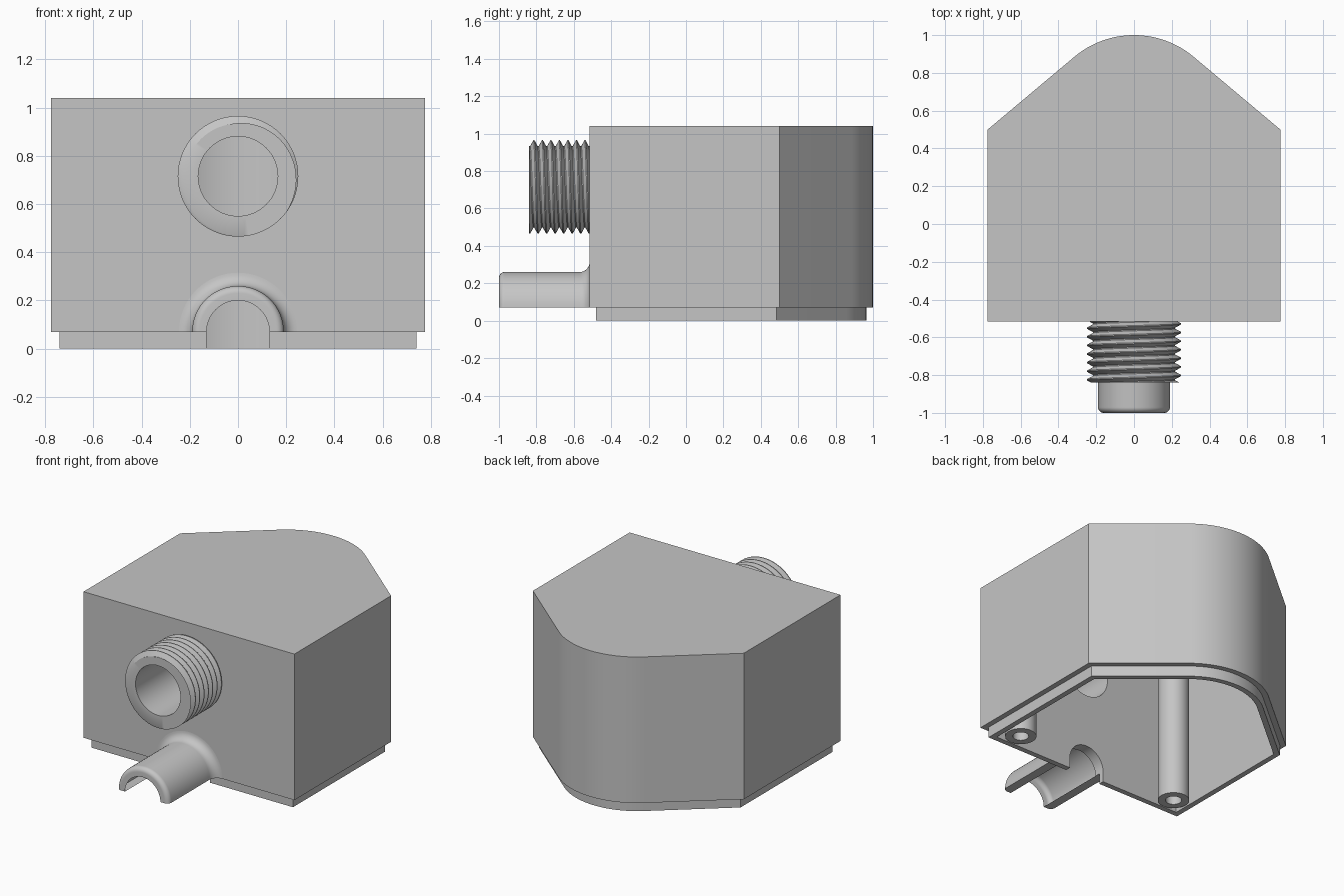
import bpy, bmesh, math
from mathutils import Matrix, Vector

cube = bpy.data.objects.get("Cube")
if cube:
    bpy.data.objects.remove(cube, do_unlink=True)

# One plain grey for everything
grey = bpy.data.materials.new("plain_grey")
grey.use_nodes = True
colour = (0.56, 0.56, 0.56, 1)
grey.diffuse_color = colour
for node in grey.node_tree.nodes:
    if node.type == 'BSDF_PRINCIPLED':
        node.inputs["Base Color"].default_value = colour

HALF_W, FRONT, BACK = 0.775, -0.515, 1.0
TOP, STEP, WALL = 1.04, 0.07, 0.07
NOSE_R, SLOPE = 0.4915, math.radians(40)
TUBE_Z, BORE, TUBE_END = 0.715, 0.165, -0.84
RELIEF_R, SLOT = 0.19, 0.13


def make_object(name, bm):
    bmesh.ops.recalc_face_normals(bm, faces=bm.faces[:])
    mesh = bpy.data.meshes.new(name)
    bm.to_mesh(mesh)
    bm.free()
    mesh.materials.append(grey)
    obj = bpy.data.objects.new(name, mesh)
    bpy.context.collection.objects.link(obj)
    return obj


def activate(obj):
    bpy.ops.object.select_all(action='DESELECT')
    obj.select_set(True)
    bpy.context.view_layer.objects.active = obj


def smooth(obj):
    activate(obj)
    bpy.ops.object.shade_smooth_by_angle(angle=math.radians(30))


def cut(obj, cutter):
    cutter.hide_render = True
    activate(obj)
    mod = obj.modifiers.new("cut", 'BOOLEAN')
    mod.operation = 'DIFFERENCE'
    mod.solver = 'EXACT'
    mod.object = cutter
    bpy.ops.object.modifier_apply(modifier=mod.name)
    bpy.data.objects.remove(cutter, do_unlink=True)


def spin_profile(bm, points, centre, axis, angle, steps):
    """Sweep a closed profile about an axis."""
    face = bm.faces.new([bm.verts.new(p) for p in points])
    full = angle > 6
    geom = face.edges[:] if full else [face] + face.edges[:] + face.verts[:]
    if full:
        bmesh.ops.delete(bm, geom=[face], context='FACES_ONLY')
    else:
        face = face.copy()
    bmesh.ops.spin(bm, geom=geom, cent=centre, axis=axis, dvec=(0, 0, 0),
                   angle=angle, steps=steps, use_duplicate=False)
    bmesh.ops.remove_doubles(bm, verts=bm.verts[:], dist=1e-5)


def tube_along_y(bm, radius, y0, y1, z, caps):
    place = Matrix.Translation((0, (y0 + y1) / 2, z)) @ Matrix.Rotation(math.pi / 2, 4, 'X')
    bmesh.ops.create_cone(bm, cap_ends=caps, segments=64, radius1=radius, radius2=radius,
                          depth=y1 - y0, matrix=place)


# Plan outline of the case, moved inwards by d
def outline(d):
    w, r, cy = HALF_W - d, NOSE_R - d, BACK - NOSE_R
    side = (math.cos(SLOPE) * cy + r - w * math.sin(SLOPE)) / math.cos(SLOPE)
    arc = [SLOPE * (1 - i / 16) for i in range(33)]
    return ([(-w, FRONT + d), (w, FRONT + d), (w, side)]
            + [(r * math.sin(a), cy + r * math.cos(a)) for a in arc] + [(-w, side)])


# Hollow case with a stepped lip, open underneath
bm = bmesh.new()
lip = WALL / 2
rings = []
for d, z in ((0, TOP), (0, STEP), (lip, STEP), (lip, 0), (WALL, 0), (WALL, TOP - WALL)):
    rings.append([bm.verts.new((x, y, z)) for x, y in outline(d)])
for a, b in zip(rings, rings[1:]):
    for i in range(len(a)):
        j = (i + 1) % len(a)
        bm.faces.new((a[i], a[j], b[j], b[i]))
bm.faces.new(rings[0])
bm.faces.new(rings[-1])
case = make_object("case", bm)

# Round hole behind the threaded tube
bm = bmesh.new()
tube_along_y(bm, BORE, -0.65, -0.35, TUBE_Z, True)
cut(case, make_object("bore_cutter", bm))

# Arched slot behind the cable relief
bm = bmesh.new()
arch = [(SLOT * math.cos(math.pi * i / 32), STEP + SLOT * math.sin(math.pi * i / 32))
        for i in range(33)] + [(-SLOT, -0.1), (SLOT, -0.1)]
face = bm.faces.new([bm.verts.new((x, -0.65, z)) for x, z in arch])
new = bmesh.ops.extrude_face_region(bm, geom=[face])["geom"]
bmesh.ops.translate(bm, vec=(0, 0.3, 0), verts=[v for v in new if isinstance(v, bmesh.types.BMVert)])
cut(case, make_object("slot_cutter", bm))
smooth(case)

# Half-round cable relief: rounded tip, filleted root
tip, root = 0.03, 0.055
quarter = [math.pi / 2 * i / 8 for i in range(9)]
profile = [(-1, SLOT)]
profile += [(-1 + tip - tip * math.cos(a), RELIEF_R - tip + tip * math.sin(a)) for a in quarter]
profile += [(FRONT - root + root * math.sin(a), RELIEF_R + root - root * math.cos(a)) for a in quarter]
profile += [(FRONT, SLOT)]
bm = bmesh.new()
sweeps = [[bm.verts.new((r * math.cos(t), y, STEP + r * math.sin(t))) for y, r in profile]
          for t in [math.pi * i / 32 for i in range(33)]]
for a, b in zip(sweeps, sweeps[1:]):
    for i in range(len(a) - 1):
        bm.faces.new((a[i], a[i + 1], b[i + 1], b[i]))
bm.faces.new(sweeps[0])
bm.faces.new(sweeps[-1])
smooth(make_object("cable_relief", bm))

# Threaded tube: helical strip trimmed flat at both ends, joined to its bore
bm = bmesh.new()
pitch, seg, turns = 0.0455, 64, 12
start = TUBE_END + 0.0013 - 2 * pitch
thread = ((0, 0.218), (0.12, 0.218), (0.5, 0.25), (0.62, 0.25), (1, 0.218))
columns = []
for i in range(seg * turns + 1):
    t = 2 * math.pi * i / seg
    columns.append([bm.verts.new((r * math.sin(t), start + pitch * (i / seg + f),
                                  TUBE_Z + r * math.cos(t))) for f, r in thread])
for a, b in zip(columns, columns[1:]):
    for k in range(len(thread) - 1):
        bm.faces.new((a[k], a[k + 1], b[k + 1], b[k]))
bmesh.ops.remove_doubles(bm, verts=bm.verts[:], dist=1e-5)
for y, side in ((TUBE_END, -1), (FRONT, 1)):
    bmesh.ops.bisect_plane(bm, geom=bm.verts[:] + bm.edges[:] + bm.faces[:], dist=1e-6,
                           plane_co=(0, y, 0), plane_no=(0, side, 0), clear_outer=True)
tube_along_y(bm, BORE, TUBE_END, FRONT, TUBE_Z, False)
bmesh.ops.remove_doubles(bm, verts=bm.verts[:], dist=1e-5)
rim = [e for e in bm.edges if e.is_boundary and all(abs(v.co.y - TUBE_END) < 1e-4 for v in e.verts)]
bmesh.ops.triangle_fill(bm, edges=rim, use_beauty=True, normal=Vector((0, -1, 0)))
smooth(make_object("threaded_tube", bm))

# Two hollow screw posts hanging from the ceiling
for name, sx in (("left_screw_post", 1), ("right_screw_post", -1)):
    bm = bmesh.new()
    cx, cy = sx * 0.6, -0.345
    section = [(0.048, 0), (0.094, 0), (0.094, TOP - WALL), (0.048, TOP - WALL)]
    spin_profile(bm, [(cx + r, cy, z) for r, z in section], (cx, cy, 0), (0, 0, 1), 2 * math.pi, 40)
    smooth(make_object(name, bm))
